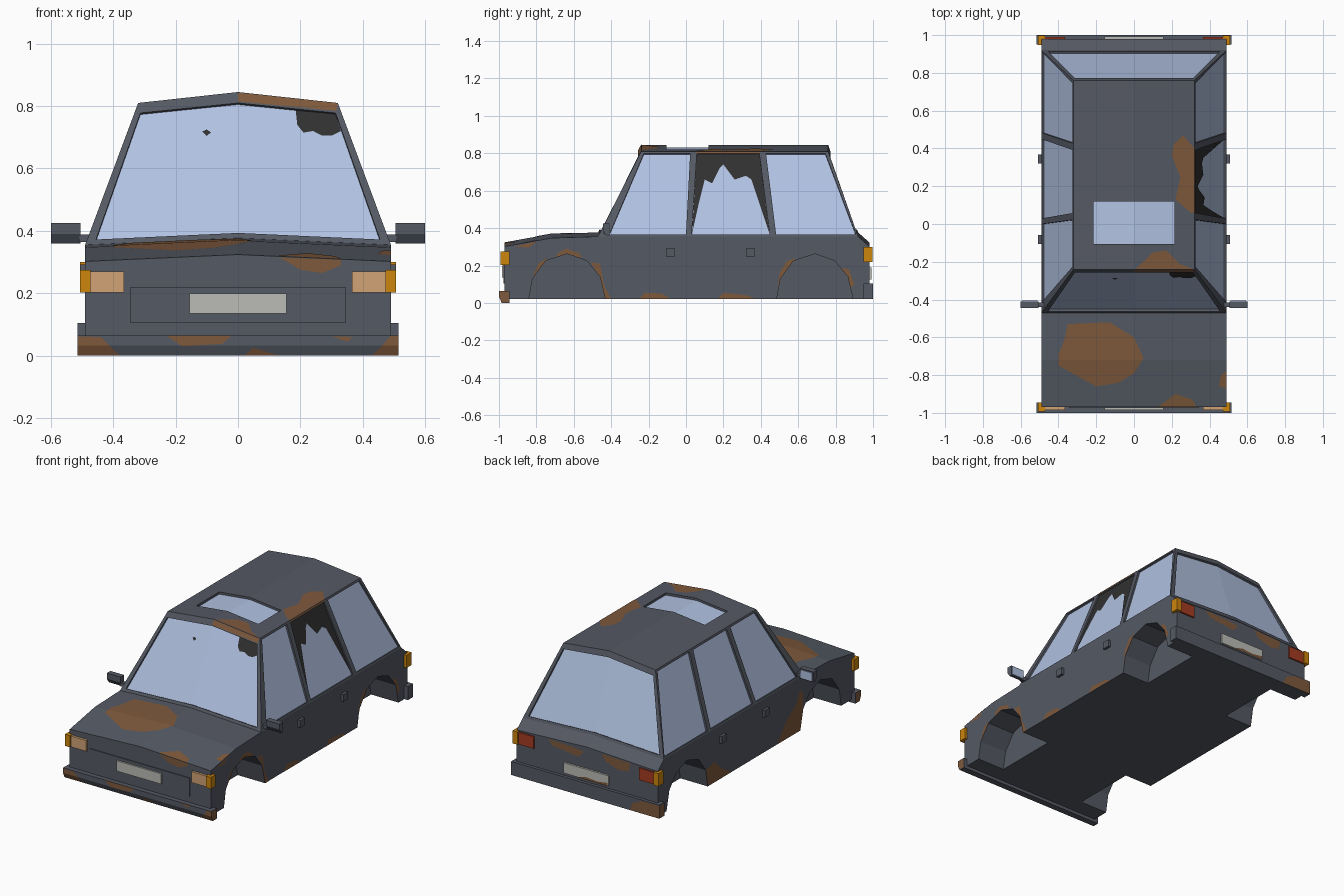
import bpy, bmesh
from mathutils import Vector

if "Cube" in bpy.data.objects:
    bpy.data.objects.remove(bpy.data.objects["Cube"])


def mat(name, r, g, b):
    m = bpy.data.materials.new(name)
    m.diffuse_color = (r, g, b, 1)
    m.use_nodes = True
    m.node_tree.nodes["Principled BSDF"].inputs["Base Color"].default_value = m.diffuse_color
    return m


GREY = mat("grey_paint", .09, .10, .125)
GLASS = mat("pale_blue_glass", .44, .54, .76)
RUST = mat("rust_brown", .21, .10, .045)
DARK = mat("dark_interior", .03, .03, .03)
AMBER = mat("amber_lens", .62, .24, .004)
CREAM = mat("cream_lens", .64, .37, .18)
RED = mat("red_lens", .38, .045, .016)
PLATE = mat("plate_white", .50, .50, .47)


def finish(name, bm, *mats, recalc=True):
    if recalc:
        bmesh.ops.recalc_face_normals(bm, faces=bm.faces)
    me = bpy.data.meshes.new(name)
    bm.to_mesh(me)
    bm.free()
    for m in mats:
        me.materials.append(m)
    ob = bpy.data.objects.new(name, me)
    bpy.context.collection.objects.link(ob)
    return ob


def add_prism(bm, prof, x0, x1):
    a = [bm.verts.new((x0, y, z)) for y, z in prof]
    b = [bm.verts.new((x1, y, z)) for y, z in prof]
    bm.faces.new(a)
    bm.faces.new(b[::-1])
    n = len(prof)
    for i in range(n):
        j = (i + 1) % n
        bm.faces.new((a[i], b[i], b[j], a[j]))


def prism(name, prof, x0, x1, m):
    bm = bmesh.new()
    add_prism(bm, prof, x0, x1)
    return finish(name, bm, m)


def box(name, x0, x1, y0, y1, z0, z1, m):
    return prism(name, [(y0, z0), (y1, z0), (y1, z1), (y0, z1)], x0, x1, m)


# lower body: cross-sections along y with a crowned top
STATIONS = [(-.97, .302), (-.72, .347), (-.47, .355), (.92, .355), (.98, .302)]
W, CROWN = .49, .022


def hood_z(x, y):
    for (y0, z0), (y1, z1) in zip(STATIONS, STATIONS[1:]):
        if y <= y1:
            break
    return z0 + (z1 - z0) * (y - y0) / (y1 - y0) + CROWN * (1 - abs(x) / W)


bm = bmesh.new()
rings = [[bm.verts.new(p) for p in ((-W, y, .02), (W, y, .02), (W, y, z),
          (0, y, z + CROWN), (-W, y, z))] for y, z in STATIONS]
for a, b in zip(rings, rings[1:]):
    for i in range(5):
        j = (i + 1) % 5
        bm.faces.new((a[i], a[j], b[j], b[i]))
bm.faces.new(rings[0])
bm.faces.new(rings[-1])
body = finish("lower_body", bm, GREY)

# wheel arches cut out of the body
ARCH = [(-.205, -.05), (-.205, .02), (-.185, .13), (-.115, .225), (0, .262),
        (.105, .225), (.175, .14), (.203, .02), (.203, -.05)]
bm = bmesh.new()
for yc in (-.635, .69):
    for s in (-1, 1):
        add_prism(bm, [(yc + y, z) for y, z in ARCH], s * .30, s * .6)
cutter = finish("wheel_arch_cutter", bm, GREY)
cutter.hide_render = True
cutter.display_type = 'WIRE'
cutter.hide_set(True)
mod = body.modifiers.new("arches", 'BOOLEAN')
mod.object, mod.operation, mod.solver = cutter, 'DIFFERENCE', 'EXACT'


# cabin: framed panels with recessed glass
Z0, Z1, WT = .355, .81, .32


def lerp(a, b, t):
    return a + (b - a) * t


def screen(y0, y1):
    def f(u, v):
        c = 1 - abs(u)
        return Vector((u * lerp(W, WT, v), lerp(y0, y1, v),
                       lerp(Z0 + CROWN * c, Z1 + .035 * c, v)))
    return f


def side_x(z):
    return lerp(W, WT, (z - Z0) / (Z1 - Z0))


def roof_z(x):
    return Z1 + .035 * (1 - abs(x) / WT)


def panel(bm, outer, inner, recess):
    n = len(outer)
    o = [bm.verts.new(p) for p in outer]
    i = [bm.verts.new(p) for p in inner]
    g = [bm.verts.new(Vector(p) + Vector(recess)) for p in inner]
    for a in range(n):
        b = (a + 1) % n
        bm.faces.new((o[a], o[b], i[b], i[a]))
        bm.faces.new((i[a], i[b], g[b], g[a]))
    quads = [g] if n == 4 else [(g[0], g[1], g[4], g[5]), (g[1], g[2], g[3], g[4])]
    for q in quads:
        bm.faces.new(q).material_index = 1


HEX = [(-1, 0), (0, 0), (1, 0), (1, 1), (0, 1), (-1, 1)]
bm = bmesh.new()
for y0, y1, rec in ((-.47, -.24, (0, .011, -.005)), (.92, .76, (0, -.011, -.005))):
    f = screen(y0, y1)
    panel(bm, [f(u, v) for u, v in HEX],
          [f(u * .94, lerp(.035, .925, v)) for u, v in HEX], rec)
SIDE = [  # outer and inner y at bottom-left, bottom-right, top-right, top-left
    ((-.47, .015, .042, -.24), (-.41, .0, .022, -.225)),
    ((.015, .465, .41, .042), (.03, .448, .392, .058)),
    ((.465, .92, .76, .41), (.482, .908, .745, .428))]
for s in (-1, 1):
    for out, inn in SIDE:
        panel(bm, [(s * side_x(z), y, z) for y, z in zip(out, (Z0, Z0, Z1, Z1))],
              [(s * side_x(z), y, z) for y, z in zip(inn, (.365, .365, .798, .798))],
              (-s * .011, 0, -.004))
# roof with sunroof
panel(bm, [(u * WT, lerp(-.24, .76, v), roof_z(u * WT)) for u, v in HEX],
      [(u * .215, lerp(-.105, .12, v), roof_z(u * .215)) for u, v in HEX], (0, 0, -.014))
bmesh.ops.remove_doubles(bm, verts=bm.verts, dist=.0005)
finish("cabin", bm, GREY, GLASS)

# bumpers, front panel and number plates
prism("front_bumper", [(-.945, 0), (-.985, 0), (-1, .033), (-1, .065), (-.945, .065)],
      -.515, .515, GREY)
box("rear_bumper", -.515, .515, .95, 1, .02, .105, GREY)
box("front_grille_panel", -.345, .345, -.975, -.965, .105, .22, GREY)
box("front_plate", -.155, .155, -.985, -.97, .135, .2, PLATE)
box("rear_plate", -.155, .155, .975, .992, .125, .19, PLATE)

# lamps, handles and mirrors on both sides
for s, n in ((-1, "left"), (1, "right")):
    box(n + "_headlamp", s * .365, s * .474, -.985, -.96, .202, .27, CREAM)
    box(n + "_front_indicator", s * .472, s * .507, -.993, -.945, .202, .275, AMBER)
    box(n + "_tail_lamp", s * .365, s * .474, .97, .99, .22, .295, RED)
    box(n + "_rear_indicator", s * .472, s * .507, .948, .998, .22, .3, AMBER)
    for k, y in (("front", -.083), ("rear", .345)):
        box(f"{n}_{k}_handle", s * .48, s * .507, y - .024, y + .024, .248, .292, GREY)
    prism(n + "_mirror", [(-.41, .36), (-.425, .36), (-.445, .39), (-.445, .425), (-.41, .425)],
          s * .505, s * .6, GREY)
    box(n + "_mirror_arm", s * .46, s * .51, -.44, -.415, .365, .388, GREY)
    box(n + "_mirror_glass", s * .512, s * .593, -.411, -.406, .367, .418, GLASS)


# thin patches laid on a surface: outlines in 2D, cut at creases, then placed
def patch(name, m, place, out, polys, cuts=()):
    bm = bmesh.new()
    for poly in polys:
        bm.faces.new([bm.verts.new((a, b, 0)) for a, b in poly])
    for axis, val in cuts:
        no = Vector((axis == 0, axis == 1, 0))
        bmesh.ops.bisect_plane(bm, geom=bm.verts[:] + bm.edges[:] + bm.faces[:],
                               plane_co=no * val, plane_no=no)
    bmesh.ops.triangulate(bm, faces=bm.faces)
    for v in bm.verts:
        v.co = place(v.co.x, v.co.y)
    bm.normal_update()
    for f in bm.faces:
        if f.normal.dot(Vector(out)) < 0:
            f.normal_flip()
    finish(name, bm, m, recalc=False)


def windscreen(x, z):
    c = 1 - abs(x) / side_x(z)
    v = (z - Z0 - CROWN * c) / (Z1 - Z0 + .013 * c)
    return lerp(-.47, -.24, v)


# broken glass
patch("windscreen_holes", DARK, lambda x, z: (x, windscreen(x, z) + .010, z), (0, -1, 0),
      [[(.185, .786), (.19, .74), (.21, .715), (.24, .72), (.27, .705), (.3, .705), (.33, .72), (.312, .775)],
       [(-.115, .718), (-.1, .725), (-.087, .716), (-.1, .704)]])
patch("side_window_hole", DARK, lambda y, z: (side_x(z) - .009, y, z), (1, 0, 0),
      [[(.032, .37), (.058, .796), (.392, .796), (.446, .37), (.35, .66), (.32, .68), (.26, .66),
        (.2, .74), (.18, .72), (.14, .64), (.1, .66), (.07, .54)]])

# rust on top, front, rear, sides and bumpers
patch("hood_rust", RUST, lambda x, y: (x, y, hood_z(x, y) + .002), (0, 0, 1),
      [[(-.35, -.53), (-.13, -.52), (0, -.6), (.05, -.71), (0, -.79), (-.08, -.84), (-.2, -.86),
        (-.4, -.75), (-.4, -.69), (-.37, -.62)],
       [(.13, -.965), (.22, -.9), (.31, -.93), (.33, -.97), (.13, -.97)],
       [(.49, -.78), (.46, -.8), (.45, -.86), (.49, -.87)]], [(0, 0), (1, -.72)])
patch("roof_rust", RUST, lambda x, y: (x, y, roof_z(x) + .002), (0, 0, 1),
      [[(.26, .47), (.21, .42), (.2, .36), (.245, .25), (.22, .13), (.3, .06), (.32, .06), (.32, .4)],
       [(.01, -.238), (.1, -.15), (.17, -.14), (.24, -.21), (.31, -.238)]])
patch("header_rust", RUST, lambda x, z: (x, windscreen(x, z) - .002, z), (0, -1, 0),
      [[(0, .843), (0, .815), (.315, .785), (.32, .81)]])
patch("window_frame_rust", RUST, lambda y, z: (side_x(z) + .002, y, z), (1, 0, 0),
      [[(.06, .8), (.39, .8), (.4, .81), (.05, .81)]])
patch("nose_rust", RUST, lambda x, z: (x, -.972, z), (0, -1, 0),
      [[(.13, .315), (.33, .308), (.33, .29), (.27, .265), (.2, .275), (.16, .3)]])
patch("tail_rust", RUST, lambda x, z: (x, .982, z), (0, 1, 0),
      [[(.02, .29), (.1, .3), (.27, .305), (.24, .27), (.15, .26), (.06, .25)],
       [(-.3, .305), (-.1, .31), (-.13, .27), (-.22, .24), (-.29, .25)]])
patch("rear_plate_rust", RUST, lambda x, z: (x, .994, z), (0, 1, 0),
      [[(.06, .125), (0, .142), (-.08, .135), (-.15, .145), (-.15, .125)]])
patch("right_side_rust", RUST, lambda y, z: (.492, y, z), (1, 0, 0),
      [[(-.82, .135), (-.79, .21), (-.74, .24), (-.75, .225)],
       [(-.7, .245), (-.68, .27), (-.64, .29), (-.57, .267), (-.56, .24), (-.635, .262)],
       [(-.51, .215), (-.46, .21), (-.44, .1), (-.4, .02), (-.432, .02), (-.46, .14)],
       [(-.25, .021), (-.22, .055), (-.13, .05), (-.08, .021)],
       [(.17, .021), (.2, .055), (.33, .04), (.37, .021)],
       [(.49, .08), (.5, .16), (.54, .225), (.59, .24), (.575, .225), (.505, .13)],
       [(.83, .19), (.87, .18), (.9, .1), (.88, .08), (.865, .14)],
       [(-.92, .302), (-.8, .328), (-.84, .295)]])
patch("left_side_rust", RUST, lambda y, z: (-.492, y, z), (-1, 0, 0),
      [[(-.46, .24), (-.43, .28), (-.39, .2), (-.3, .14), (-.2, .021), (-.432, .021), (-.46, .14)],
       [(.485, .021), (.504, .13), (.42, .15), (.36, .09), (.25, .021)]])
patch("front_bumper_rust", RUST, lambda x, z: (x, -1.0005 + max(0, .033 - z) * .455, z), (0, -1, 0),
      [[(-.515, .062), (-.44, .06), (-.38, .001), (-.515, .001)],
       [(-.23, .065), (-.02, .065), (-.05, .038), (-.18, .03)],
       [(.02, .001), (.05, .025), (.13, .001)],
       [(.49, .065), (.46, .03), (.43, .001), (.515, .001), (.515, .065)],
       [(.3, .062), (.37, .06), (.35, .045)]], [(1, .033)])
for s, n in ((-1, "left"), (1, "right")):
    patch(n + "_bumper_end_rust", RUST, lambda y, z: (s * .5165, y, z), (s, 0, 0),
          [[(-.985, .001), (-1, .033), (-1, .064), (-.947, .064), (-.947, .001)]])
patch("rear_bumper_rust", RUST, lambda x, z: (x, 1.0005, z), (0, 1, 0),
      [[(-.515, .1), (-.4, .1), (-.33, .07), (-.31, .021), (-.515, .021)]])
patch("rear_bumper_end_rust", RUST, lambda y, z: (-.5165, y, z), (-1, 0, 0),
      [[(.952, .022), (1, .022), (1, .1), (.952, .1)]])
